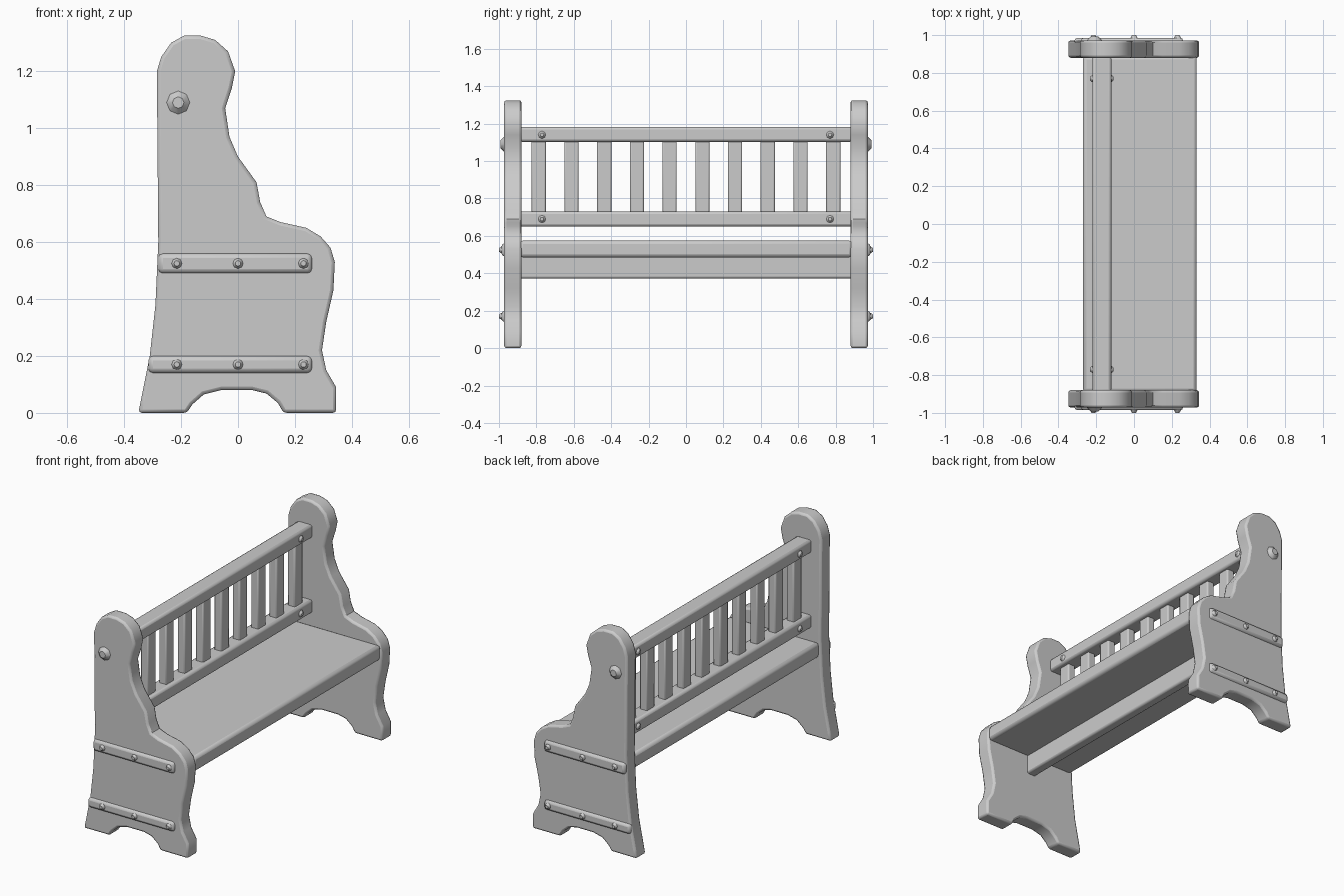
import bpy, bmesh, math
from mathutils import Vector

if "Cube" in bpy.data.objects:
    bpy.data.objects.remove(bpy.data.objects["Cube"], do_unlink=True)

grey = bpy.data.materials.new("plain grey")
grey.use_nodes = True
grey.diffuse_color = (0.6, 0.6, 0.6, 1)
grey.node_tree.nodes["Principled BSDF"].inputs["Base Color"].default_value = (0.6, 0.6, 0.6, 1)


def finish(name, bm, bevel=0.0, segments=2):
    """Turn a bmesh into a softly bevelled, smooth object."""
    bmesh.ops.recalc_face_normals(bm, faces=bm.faces)
    mesh = bpy.data.meshes.new(name)
    bm.to_mesh(mesh)
    bm.free()
    mesh.materials.append(grey)
    obj = bpy.data.objects.new(name, mesh)
    bpy.context.collection.objects.link(obj)
    if bevel:
        mod = obj.modifiers.new("soft edges", 'BEVEL')
        mod.width, mod.segments = bevel, segments
        mod.limit_method, mod.angle_limit = 'ANGLE', math.radians(50)
    bpy.ops.object.select_all(action='DESELECT')
    obj.select_set(True)
    bpy.context.view_layer.objects.active = obj
    bpy.ops.object.shade_smooth_by_angle(angle=math.radians(40))
    return obj


def box(name, x, y, z, bevel=0.012):
    """Box from (min, max) ranges."""
    bm = bmesh.new()
    bmesh.ops.create_cube(bm, size=1)
    size = [r[1] - r[0] for r in (x, y, z)]
    bmesh.ops.scale(bm, vec=size, verts=bm.verts)
    bmesh.ops.translate(bm, vec=[sum(r) / 2 for r in (x, y, z)], verts=bm.verts)
    return finish(name, bm, bevel)


def bolt(name, base, direction, radius, height):
    """Faceted dome head on a surface."""
    bm = bmesh.new()
    bmesh.ops.create_cone(bm, cap_ends=True, segments=8, radius1=radius,
                          radius2=radius * 0.45, depth=height)
    bmesh.ops.translate(bm, vec=(0, 0, height / 2), verts=bm.verts)
    turn = Vector((0, 0, 1)).rotation_difference(Vector(direction)).to_matrix()
    bmesh.ops.rotate(bm, matrix=turn, verts=bm.verts)
    bmesh.ops.translate(bm, vec=base, verts=bm.verts)
    return finish(name, bm)


# Outline of the end panels: back edge, round head, arm, front foot, arch
outline = [(-.35, 0), (-.34, .05), (-.31, .2), (-.29, .38), (-.28, .6),
           (-.285, 1.2), (-.27, 1.25), (-.235, 1.3), (-.19, 1.325), (-.13, 1.325),
           (-.08, 1.31), (-.035, 1.27), (-.01, 1.2), (-.022, 1.14), (-.045, 1.07),
           (-.03, .97), (0, .9), (.065, .81), (.078, .74), (.1, .69),
           (.15, .67), (.24, .65), (.29, .62), (.325, .58), (.34, .53),
           (.335, .43), (.31, .32), (.295, .22), (.31, .15), (.345, .09),
           (.345, 0), (.16, 0), (.14, .035), (.1, .068), (.05, .08),
           (-.06, .08), (-.12, .065), (-.16, .03), (-.18, 0)]

for side, label in ((-1, "right"), (1, "left")):
    # End panel
    bm = bmesh.new()
    face = bm.faces.new([bm.verts.new((x, side * .88, z)) for x, z in outline])
    new = bmesh.ops.extrude_face_region(bm, geom=[face])["geom"]
    bmesh.ops.translate(bm, vec=(0, side * .092, 0),
                        verts=[v for v in new if isinstance(v, bmesh.types.BMVert)])
    finish(f"{label}_end_panel", bm, .012)

    # Two battens with bolts on the outside
    span = sorted((side * .95, side * .986))
    for level, x0, z0, z1 in (("upper", -.28, .49, .56), ("lower", -.315, .14, .2)):
        box(f"{label}_{level}_batten", (x0, .26), span, (z0, z1), .016)
        for i, x in enumerate((-.215, 0, .23)):
            bolt(f"{label}_{level}_batten_bolt_{i}",
                 (x, side * .98, (z0 + z1) / 2), (0, side, 0), .022, .02)

    # Large bolt holding the top rail
    bolt(f"{label}_top_bolt", (-.21, side * .968, 1.09), (0, side, 0), .045, .024)

    # Bolts on the rail ends
    for level, z in (("top", 1.14), ("lower", .69)):
        for face_dir, x in ((1, -.122), (-1, -.218)):
            bolt(f"{label}_{level}_rail_bolt_{face_dir}",
                 (x, side * .77, z), (face_dir, 0, 0), .022, .014)

# Seat board and the stretcher beneath it
box("seat", (-.27, .332), (-.89, .89), (.485, .575), .018)
box("seat_stretcher", (-.01, .05), (-.89, .89), (.372, .5))

# Backrest rails and slats
box("top_rail", (-.22, -.12), (-.89, .89), (1.103, 1.182), .014)
box("lower_rail", (-.22, -.12), (-.89, .89), (.65, .73), .014)
for i in range(10):
    y = (i - 4.5) * .175
    box(f"back_slat_{i + 1}", (-.195, -.145), (y - .038, y + .038), (.7, 1.13), .008)
